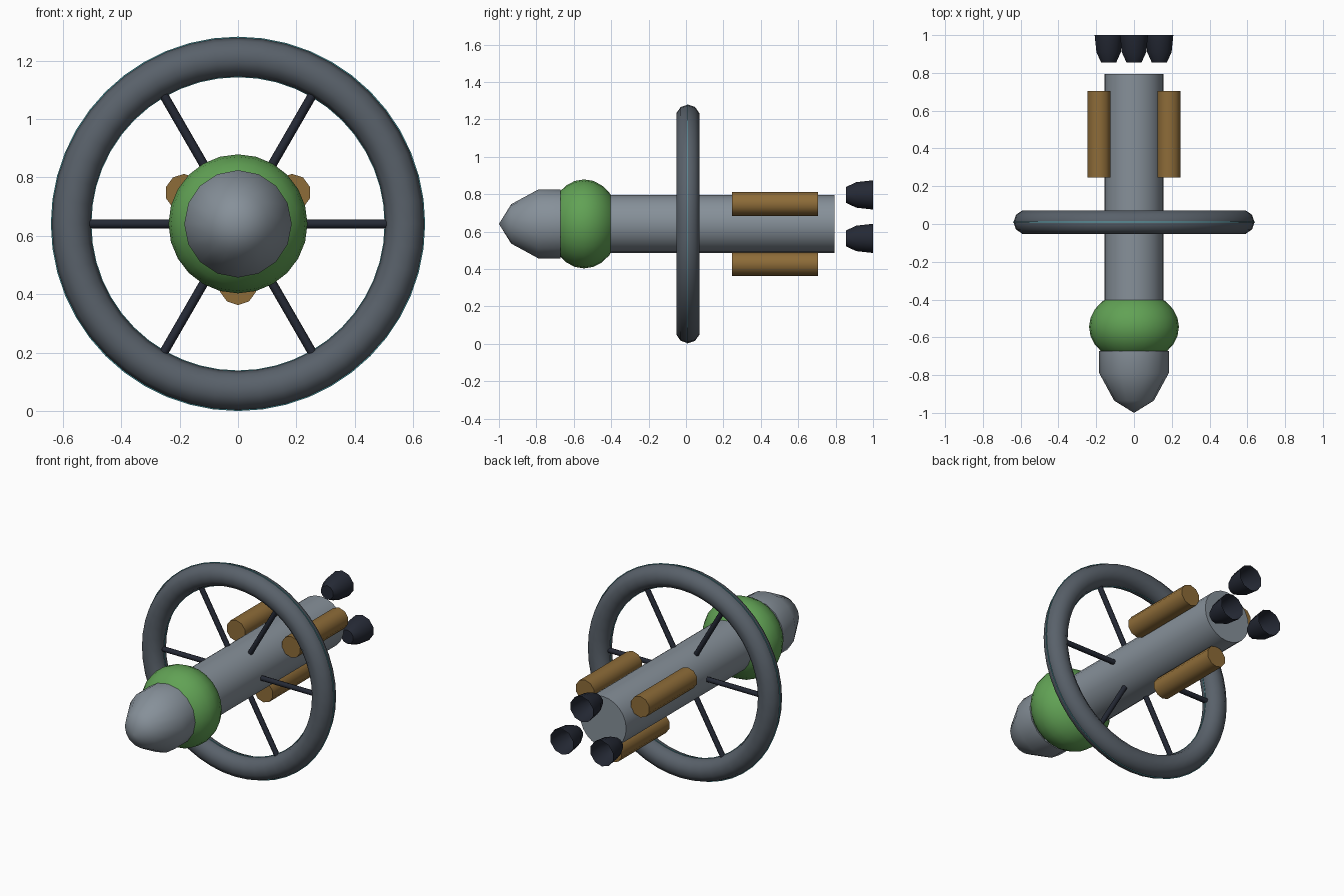
import bpy, bmesh
from math import sin, cos, pi, radians

if "Cube" in bpy.data.objects:
    bpy.data.objects.remove(bpy.data.objects["Cube"])

AXIS_Z = 0.641   # height of the ship's long axis
RING_Y = 0.01


def material(name, rgb):
    m = bpy.data.materials.new(name)
    m.diffuse_color = (*rgb, 1)
    m.use_nodes = True
    m.node_tree.nodes["Principled BSDF"].inputs["Base Color"].default_value = m.diffuse_color
    return m


HULL = material("hull_grey", (0.24, 0.28, 0.32))
STEEL = material("ring_grey", (0.10, 0.12, 0.145))
DARK = material("dark_metal", (0.018, 0.022, 0.035))
GREEN = material("green", (0.12, 0.36, 0.09))
BROWN = material("tank_brown", (0.27, 0.15, 0.04))
TEAL = material("teal", (0.10, 0.42, 0.48))


def finish(name, bm, mat, angle=42, recalc=True):
    if recalc:
        bmesh.ops.recalc_face_normals(bm, faces=bm.faces)
    mesh = bpy.data.meshes.new(name)
    bm.to_mesh(mesh)
    bm.free()
    mesh.materials.append(mat)
    ob = bpy.data.objects.new(name, mesh)
    bpy.context.collection.objects.link(ob)
    bpy.ops.object.select_all(action='DESELECT')
    ob.select_set(True)
    bpy.context.view_layer.objects.active = ob
    bpy.ops.object.shade_smooth_by_angle(angle=radians(angle))
    return ob


def revolve(name, profile, segs, mat, x=0, z=0, loop=False, caps=(True, True), angle=42):
    """Spin (radius, y) points around a line parallel to y; loop closes the profile."""
    bm = bmesh.new()
    rings = []
    for r, y in profile:
        if r < 1e-5:
            rings.append([bm.verts.new((x, y, AXIS_Z + z))] * segs)
        else:
            rings.append([bm.verts.new((x + r * sin(2 * pi * i / segs), y,
                                        AXIS_Z + z + r * cos(2 * pi * i / segs)))
                          for i in range(segs)])
    pairs = list(zip(rings, rings[1:])) + ([(rings[-1], rings[0])] if loop else [])
    for a, b in pairs:
        for i in range(segs):
            j = (i + 1) % segs
            quad = list(dict.fromkeys((a[i], a[j], b[j], b[i])))
            bm.faces.new(quad)
    if not loop:
        for ring, cap in ((rings[0], caps[0]), (rings[-1], caps[1])):
            if cap and ring[0] is not ring[1]:
                bm.faces.new(ring)
    return finish(name, bm, mat, angle)


# Central hull
revolve("main_hull", [(0.155, -0.60), (0.155, 0.795)], 24, HULL)

# Green bulging module, a sphere flattened along the axis
ball = [(0.238 * sin(pi * k / 12), -0.545 - 0.19 * cos(pi * k / 12)) for k in range(13)]
revolve("green_module", ball, 24, GREEN)

# Blunt nose
revolve("nose_cone", [(0.0, -1.0), (0.105, -0.935), (0.184, -0.79), (0.184, -0.672)],
        16, HULL, angle=50)

# Rotating ring and its thin teal seam
tube = [(0.571 + 0.067 * cos(2 * pi * k / 10), RING_Y + 0.065 * sin(2 * pi * k / 10))
        for k in range(10)]
revolve("habitat_ring", tube, 48, STEEL, loop=True)
revolve("ring_seam", [(0.502, RING_Y - 0.002), (0.641, RING_Y - 0.002),
                      (0.641, RING_Y + 0.002), (0.502, RING_Y + 0.002)], 48, TEAL, loop=True)

# Six spokes from hull to ring
for n in range(6):
    t = n * pi / 3
    bm = bmesh.new()
    ends = []
    for d in (0.13, 0.53):
        ends.append([])
        for k in range(8):
            u, v = 0.0155 * cos(k * pi / 4), 0.0155 * sin(k * pi / 4)
            ends[-1].append(bm.verts.new((d * cos(t) - u * sin(t), RING_Y + v,
                                          AXIS_Z + d * sin(t) + u * cos(t))))
    for k in range(8):
        j = (k + 1) % 8
        bm.faces.new((ends[0][k], ends[0][j], ends[1][j], ends[1][k]))
    bm.faces.new(ends[0])
    bm.faces.new(ends[1])
    finish(f"spoke_{n + 1}", bm, DARK, 50)

# Three side tanks and three engine bells, set opposite each other
for n in range(3):
    t = radians(30 + 120 * n)
    revolve(f"fuel_tank_{n + 1}", [(0.064, 0.245), (0.064, 0.705)], 10, BROWN,
            x=0.214 * cos(t), z=0.214 * sin(t))
    t = radians(90 + 120 * n)
    revolve(f"engine_bell_{n + 1}", [(0.042, 0.855), (0.068, 0.91), (0.078, 1.0)], 10, DARK,
            x=0.155 * cos(t), z=0.155 * sin(t), caps=(True, False))
